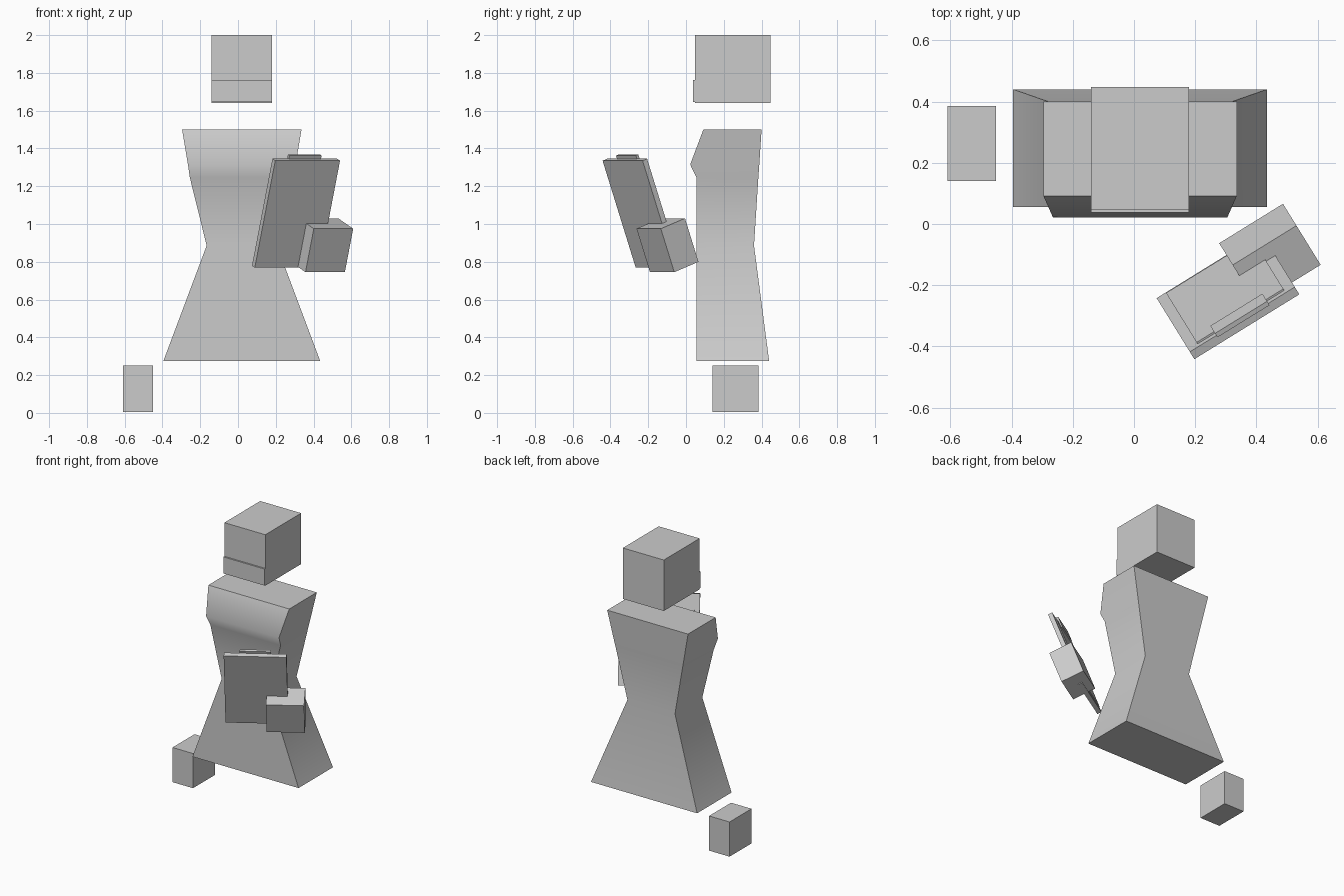
import bpy, bmesh
from math import radians
from mathutils import Matrix, Vector

if "Cube" in bpy.data.objects:
    bpy.data.objects.remove(bpy.data.objects["Cube"])


def box(name, size, centre, frame=Matrix.Identity(4)):
    """Box of a given size, placed at centre within a frame."""
    bm = bmesh.new()
    bmesh.ops.create_cube(bm, size=1)
    bm.transform(frame @ Matrix.Translation(centre) @ Matrix.Diagonal((*size, 1)))
    return finish(name, bm)


def finish(name, bm):
    bmesh.ops.recalc_face_normals(bm, faces=bm.faces)
    mesh = bpy.data.meshes.new(name)
    bm.to_mesh(mesh)
    bm.free()
    ob = bpy.data.objects.new(name, mesh)
    bpy.context.collection.objects.link(ob)
    return ob


# Head with a slightly protruding jaw
box("head", (0.32, 0.4, 0.36), (0.02, 0.248, 1.82))
box("jaw", (0.32, 0.1, 0.117), (0.02, 0.087, 1.7035))

# Robe: z, front half width, front y, back half width, back y
rings = [(0.275, 0.415, 0.055, 0.415, 0.44),
         (0.886, 0.186, 0.055, 0.186, 0.36),
         (1.246, 0.275, 0.055, 0.262, 0.383),
         (1.315, 0.285, 0.022, 0.277, 0.388),
         (1.5, 0.316, 0.092, 0.316, 0.4)]
bm = bmesh.new()
loops = []
for z, fw, fy, bw, by in rings:
    loops.append([bm.verts.new((0.02 + x, y, z))
                  for x, y in ((-fw, fy), (fw, fy), (bw, by), (-bw, by))])
for a, b in zip(loops, loops[1:]):
    for i in range(4):
        j = (i + 1) % 4
        bm.faces.new((a[i], a[j], b[j], b[i]))
bm.faces.new(loops[0])
bm.faces.new(loops[-1])
robe = finish("robe", bm)
bpy.context.view_layer.objects.active = robe
robe.select_set(True)
bpy.ops.object.shade_smooth_by_angle(angle=radians(50))

# Lowered hand
box("lowered_hand", (0.16, 0.245, 0.245), (-0.53, 0.2625, 0.1275))

# Raised hand and clipboard share one tilt
tilt = Matrix.Rotation(radians(31.7), 4, 'Z') @ Matrix.Rotation(radians(20), 4, 'X')
box("raised_hand", (0.245, 0.16, 0.245), (0, 0, 0),
    Matrix.Translation((0.444, -0.098, 0.8875)) @ tilt)

board = Matrix.Translation((0.307, -0.236, 1.057)) @ tilt
box("clipboard", (0.403, 0.03, 0.603), (0, 0, 0), board)
box("paper", (0.333, 0.007, 0.555), (0, 0.0175, -0.002), board)
box("clip", (0.2, 0.016, 0.085), (0, 0.022, 0.277), board)
